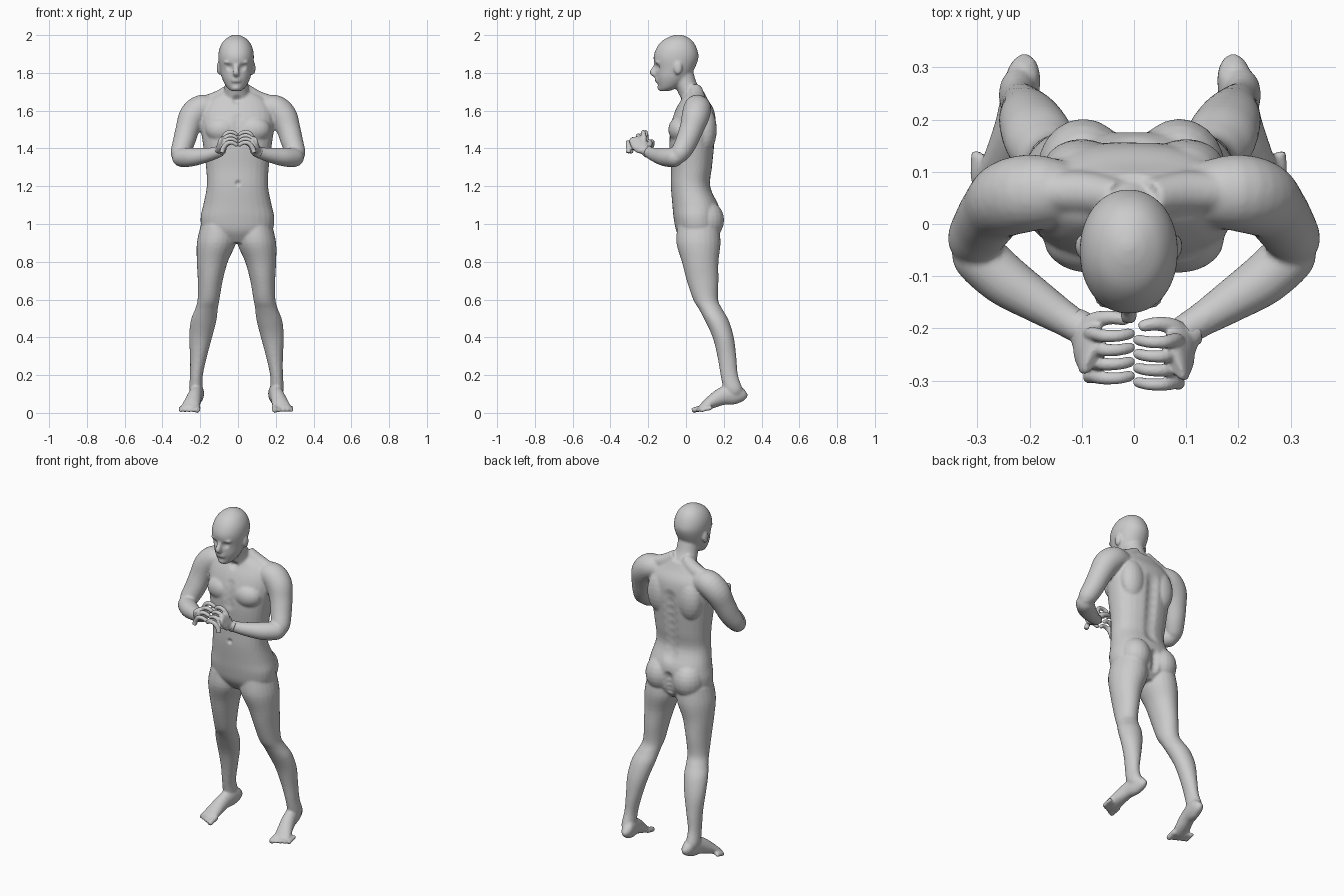
import bpy, bmesh
from math import cos, sin, tau
from mathutils import Vector, Matrix


def spline(pts, steps=4):
    """Catmull-Rom resampling of ring data (position plus two radii)."""
    out = []
    for i in range(len(pts) - 1):
        a, b, c, d = pts[max(i - 1, 0)], pts[i], pts[i + 1], pts[min(i + 2, len(pts) - 1)]
        for k in range(steps):
            t = k / steps
            out.append(0.5 * (2 * b + (c - a) * t + (2 * a - 5 * b + 4 * c - d) * t ** 2
                              + (3 * b - a - 3 * c + d) * t ** 3))
    return out + [pts[-1]]


def tube(bm, rings, s=1, off=(0, 0), side=(1, 0, 0), axis=None, p=2.0, n=24):
    """Closed loft through (x, y, z, ra[, rb]) rings; s=-1 mirrors in x."""
    pts = spline([Vector((s * r[0] + off[0], r[1] + off[1], r[2], r[3], r[-1])) for r in rings])
    loops = []
    for i, q in enumerate(pts):
        if axis:
            t = Vector(axis)
        else:
            t = (Vector(pts[min(i + 1, len(pts) - 1)][:3]) - Vector(pts[max(i - 1, 0)][:3])).normalized()
        u = Vector(side)
        u = (u - t * u.dot(t)).normalized()
        v = t.cross(u)
        ra, rb = max(q[3], .002), max(q[4], .002)
        loop = []
        for k in range(n):
            c, w = cos(tau * k / n), sin(tau * k / n)
            f = (abs(c) ** p + abs(w) ** p) ** (-1 / p)
            loop.append(bm.verts.new(Vector(q[:3]) + u * (c * f * ra) + v * (w * f * rb)))
        loops.append(loop)
    for a, b in zip(loops, loops[1:]):
        for k in range(n):
            bm.faces.new((a[k], a[(k + 1) % n], b[(k + 1) % n], b[k]))
    bm.faces.new(loops[0][::-1])
    bm.faces.new(loops[-1])


def blob(bm, center, radii):
    m = Matrix.Translation(center) @ Matrix.Diagonal((*radii, 1))
    bmesh.ops.create_uvsphere(bm, u_segments=20, v_segments=12, radius=1, matrix=m)


def finish(bm, name, voxel, smooth, dents=()):
    """Fuse the lofts into one skin, soften the joints, then press in details."""
    bmesh.ops.recalc_face_normals(bm, faces=bm.faces)
    me = bpy.data.meshes.new(name)
    bm.to_mesh(me)
    bm.free()
    ob = bpy.data.objects.new(name, me)
    bpy.context.collection.objects.link(ob)
    r = ob.modifiers.new("fuse", 'REMESH')
    r.mode, r.voxel_size, r.use_smooth_shade = 'VOXEL', voxel, True
    sm = ob.modifiers.new("soften", 'SMOOTH')
    sm.factor, sm.iterations = .5, smooth
    dg = bpy.context.evaluated_depsgraph_get()
    skin = bpy.data.meshes.new_from_object(ob.evaluated_get(dg))
    ob.modifiers.clear()
    ob.data = skin
    for point, rad, move in dents:
        point, move = Vector(point), Vector(move)
        for v in skin.vertices:
            d = (v.co - point).length / rad
            if d < 1:
                v.co += move * (1 - d * d) ** 2
    skin.polygons.foreach_set("use_smooth", [True] * len(skin.polygons))
    return ob


UP = (0, 0, 1)
bm = bmesh.new()

# torso
tube(bm, [(0, .06, .90, .10, .07), (0, .06, .96, .18, .11), (0, .055, 1.03, .195, .12),
          (0, .05, 1.10, .181, .122), (0, .025, 1.20, .162, .105), (0, .03, 1.30, .166, .11),
          (0, .032, 1.42, .182, .12), (0, .038, 1.52, .195, .12), (0, .046, 1.60, .19, .103),
          (0, .045, 1.66, .15, .07), (0, .045, 1.70, .08, .05)], off=(-.003, 0), axis=UP, p=2.3, n=32)

# neck and head
tube(bm, [(0, .06, 1.60, .085, .07), (0, .03, 1.68, .07, .066), (0, 0, 1.74, .062, .06),
          (0, -.02, 1.80, .06, .06)], off=(-.008, 0), axis=UP)
tube(bm, [(0, -.115, 1.704, .026, .026), (0, -.092, 1.725, .05, .054), (0, -.072, 1.77, .074, .085),
          (0, -.058, 1.82, .086, .102), (0, -.053, 1.88, .094, .119), (0, -.05, 1.93, .088, .107),
          (0, -.046, 1.97, .066, .08), (0, -.042, 1.993, .035, .042), (0, -.042, 2.002, .01, .01)],
     off=(-.01, 0), axis=UP, p=2.1, n=32)

# nose, lips, brow, ears
tube(bm, [(0, -.15, 1.86, .009), (0, -.167, 1.825, .012), (0, -.176, 1.802, .017),
          (0, -.158, 1.789, .014)], off=(-.01, 0))
for z in (1.757, 1.769):
    blob(bm, (-.01, -.150, z), (.028, .016, .008))
blob(bm, (-.01, -.135, 1.722), (.026, .017, .018))
for s in (-1, 1):
    blob(bm, (-.01 + s * .034, -.144, 1.856), (.032, .02, .010))
    blob(bm, (-.01 + s * .092, -.042, 1.825), (.011, .022, .035))

for s in (-1, 1):
    # chest, shoulder blade, seat muscles
    blob(bm, (s * .085, -.03, 1.50), (.088, .064, .07))
    blob(bm, (s * .10, .105, 1.50), (.075, .058, .12))
    blob(bm, (s * .092 - .005, .105, 1.02), (.088, .097, .105))
    # neck-to-shoulder muscle
    tube(bm, [(.03, .05, 1.715, .035), (.10, .06, 1.665, .042), (.19, .06, 1.64, .035)], s, side=UP)
    # upper arm
    tube(bm, [(.12, .055, 1.61, .06), (.19, .06, 1.612, .073), (.24, .05, 1.57, .073),
              (.268, .028, 1.50, .063), (.288, .0, 1.43, .058), (.308, -.032, 1.37, .050),
              (.315, -.045, 1.335, .030)], s, side=(0, 1, 0))
    # forearm
    tube(bm, [(.33, -.028, 1.353, .025), (.305, -.055, 1.352, .049), (.25, -.105, 1.354, .050),
              (.19, -.145, 1.361, .042), (.13, -.183, 1.373, .033), (.09, -.207, 1.388, .03)], s, side=UP)
    # leg
    tube(bm, [(.10, .065, .99, .09, .11), (.107, .066, .90, .103, .117), (.128, .075, .80, .082, .097),
              (.139, .088, .70, .066, .084), (.148, .104, .60, .058, .066), (.159, .13, .55, .06, .062),
              (.174, .163, .49, .068, .063), (.19, .197, .40, .061, .056), (.201, .216, .30, .045, .05),
              (.212, .229, .20, .034, .046), (.215, .248, .13, .036, .05), (.214, .255, .10, .03, .04)],
         s, off=(-.008, 0), axis=UP)
    # foot
    tube(bm, [(.197, .314, .115, .014, .02), (.20, .296, .105, .03, .042), (.207, .25, .10, .036, .056),
              (.218, .19, .087, .038, .047), (.232, .13, .055, .044, .034), (.243, .09, .030, .048, .022),
              (.247, .068, .021, .045, .014)], s, off=(-.01, 0))
    # toes
    for i in range(5):
        r = .016 if i == 0 else .0115
        x, y = .205 + .022 * i, .03 + .011 * i
        tube(bm, [(x - .002, y + .065, .028, r), (x, y + .03, .020, r), (x, y + .01, .014, r * .95),
                  (x, y, .012, r * .6)], s, off=(-.01, 0), n=12)

# pressed-in details: eye sockets, spine, seat cleft, navel, breastbone, neck pit
dents = [((-.01 + s * .034, -.152, 1.832), .028, (0, .011, 0)) for s in (-1, 1)]
dents += [((0, .15, 1.16 + .05 * i), .055, (0, -.011, 0)) for i in range(8)]
dents += [((-.004, .175, .95 + .03 * i), .035, (0, -.015, 0)) for i in range(4)]
dents += [((0, -.08, 1.215), .02, (0, .012, 0)), ((-.005, -.03, 1.655), .035, (0, .012, 0))]
dents += [((0, -.085, 1.44 + .04 * i), .04, (0, .007, 0)) for i in range(4)]
finish(bm, "body", .0072, 4, dents)

# hands: palm, four bent fingers and a thumb, fingertips meeting at the middle
for s, name, dy in ((-1, "right_hand", .004), (1, "left_hand", -.008)):
    bm = bmesh.new()
    o = (0, dy)
    tube(bm, [(.115, -.193, 1.378, .030, .030), (.094, -.207, 1.390, .034, .027),
              (.088, -.232, 1.415, .046, .022), (.080, -.252, 1.445, .046, .018),
              (.074, -.258, 1.457, .034, .012)], s, o, side=(0, 1, -.6))
    for i in range(4):
        y, z = -.214 - .027 * i, 1.455 - .018 * i
        tube(bm, [(.086, y - .002, z - .025, .013), (.078, y, z, .0135), (.058, y - .004, z + .026, .0125),
                  (.030, y - .004, z + .030, .0115), (.008, y, z + .018, .0105), (.001, y, z + .013, .006)],
             s, o, side=(0, 1, 0), n=12)
    tube(bm, [(.092, -.207, 1.395, .022), (.074, -.189, 1.415, .017), (.045, -.183, 1.432, .0135),
              (.018, -.187, 1.437, .0115), (.009, -.189, 1.437, .006)], s, o, side=UP, n=12)
    finish(bm, name, .004, 2)
